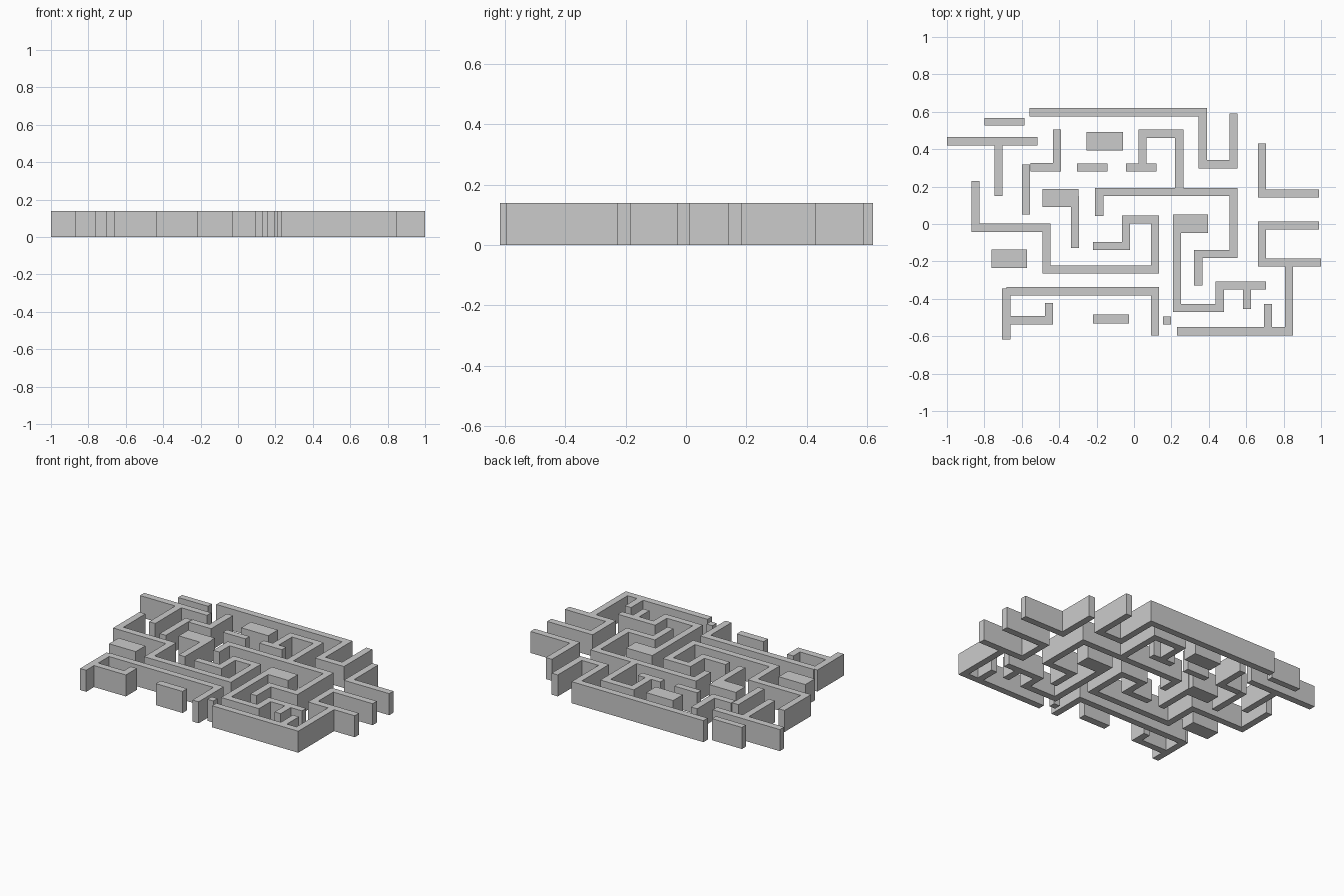
import bpy, bmesh
from mathutils import Vector

if "Cube" in bpy.data.objects:
    bpy.data.objects.remove(bpy.data.objects["Cube"])

HEIGHT = 0.14
HALF = 0.022   # half of the wall thickness


def path_rects(path):
    """Turn an axis-aligned centreline into rectangles with square corners."""
    rects, last = [], len(path) - 2
    for i in range(last + 1):
        a, b = Vector(path[i]), Vector(path[i + 1])
        d = (b - a).normalized()
        if i > 0:
            a -= d * HALF
        if i < last:
            b += d * HALF
        n = Vector((abs(d.y), abs(d.x))) * HALF
        rects.append((min(a.x, b.x) - n.x, min(a.y, b.y) - n.y,
                      max(a.x, b.x) + n.x, max(a.y, b.y) + n.y))
    return rects


def build(name, *paths, blocks=()):
    """Merge paths and blocks into one clean footprint and extrude it."""
    rects = list(blocks)
    for p in paths:
        rects += path_rects(p)
    rects = [tuple(round(v, 4) for v in r) for r in rects]
    xs = sorted({v for r in rects for v in (r[0], r[2])})
    ys = sorted({v for r in rects for v in (r[1], r[3])})
    bm = bmesh.new()
    verts = {}

    def vert(x, y):
        if (x, y) not in verts:
            verts[x, y] = bm.verts.new((x, y, 0))
        return verts[x, y]

    for x0, x1 in zip(xs, xs[1:]):
        for y0, y1 in zip(ys, ys[1:]):
            cx, cy = (x0 + x1) / 2, (y0 + y1) / 2
            if any(r[0] < cx < r[2] and r[1] < cy < r[3] for r in rects):
                bm.faces.new([vert(x0, y0), vert(x1, y0), vert(x1, y1), vert(x0, y1)])
    ext = bmesh.ops.extrude_face_region(bm, geom=bm.faces[:])
    top = [g for g in ext["geom"] if isinstance(g, bmesh.types.BMVert)]
    bmesh.ops.translate(bm, verts=top, vec=(0, 0, HEIGHT))
    bmesh.ops.recalc_face_normals(bm, faces=bm.faces[:])
    bmesh.ops.dissolve_limit(bm, angle_limit=0.01, verts=bm.verts[:], edges=bm.edges[:])
    me = bpy.data.meshes.new(name)
    bm.to_mesh(me)
    bm.free()
    bpy.context.collection.objects.link(bpy.data.objects.new(name, me))


# Back walls
build("back_wall", [(-.56, .598), (.368, .598), (.368, .32), (.532, .32), (.532, .59)])
build("back_left_tee", [(-1, .442), (-.517, .442)], [(-.724, .442), (-.724, .151)])
build("left_post_wall", [(-.578, .319), (-.578, .052)])
build("left_hook", [(-.553, .303), (-.412, .303), (-.412, .506)])

# Central winding walls
build("centre_wall",
      [(.045, .302), (.045, .482), (.242, .482), (.242, .171)],
      [(-.042, .302), (.119, .302)],
      [(-.186, .042), (-.186, .171), (.532, .171), (.532, -.16), (.343, -.16), (.343, -.33)])
build("left_spiral_wall",
      [(-.848, .229), (-.848, -.02), (-.468, -.02), (-.468, -.243), (.112, -.243),
       (.112, .024), (-.043, .024), (-.043, -.118), (-.218, -.118)])
build("block_with_leg", [(-.316, .15), (-.316, -.127)], blocks=[(-.49, .09, -.298, .188)])

# Front walls
build("front_left_wall",
      [(-.683, -.345), (-.683, -.617)],
      [(-.683, -.36), (.112, -.36), (.112, -.597)],
      [(-.683, -.514), (-.454, -.514), (-.454, -.423)])
build("front_spiral_wall",
      [(.23, .05), (.23, -.449), (.459, -.449), (.459, -.329), (.706, -.329)],
      [(.604, -.329), (.604, -.455)],
      blocks=[(.209, -.049, .396, .05)])

# Right walls
build("right_corner_wall", [(.685, .431), (.685, .163), (.99, .163)])
build("right_front_wall",
      [(.99, -.008), (.685, -.008), (.685, -.206), (1, -.206)],
      [(.829, -.206), (.829, -.574), (.231, -.574)],
      [(.717, -.574), (.717, -.428)])

# Free-standing blocks
for name, rect in {
    "back_left_block": (-.80, .527, -.585, .568),
    "back_centre_block": (-.253, .394, -.058, .493),
    "centre_bar": (-.306, .281, -.143, .323),
    "left_block": (-.763, -.236, -.571, -.137),
    "front_bar": (-.218, -.533, -.026, -.485),
    "front_post": (.156, -.538, .199, -.495),
}.items():
    build(name, blocks=[rect])
